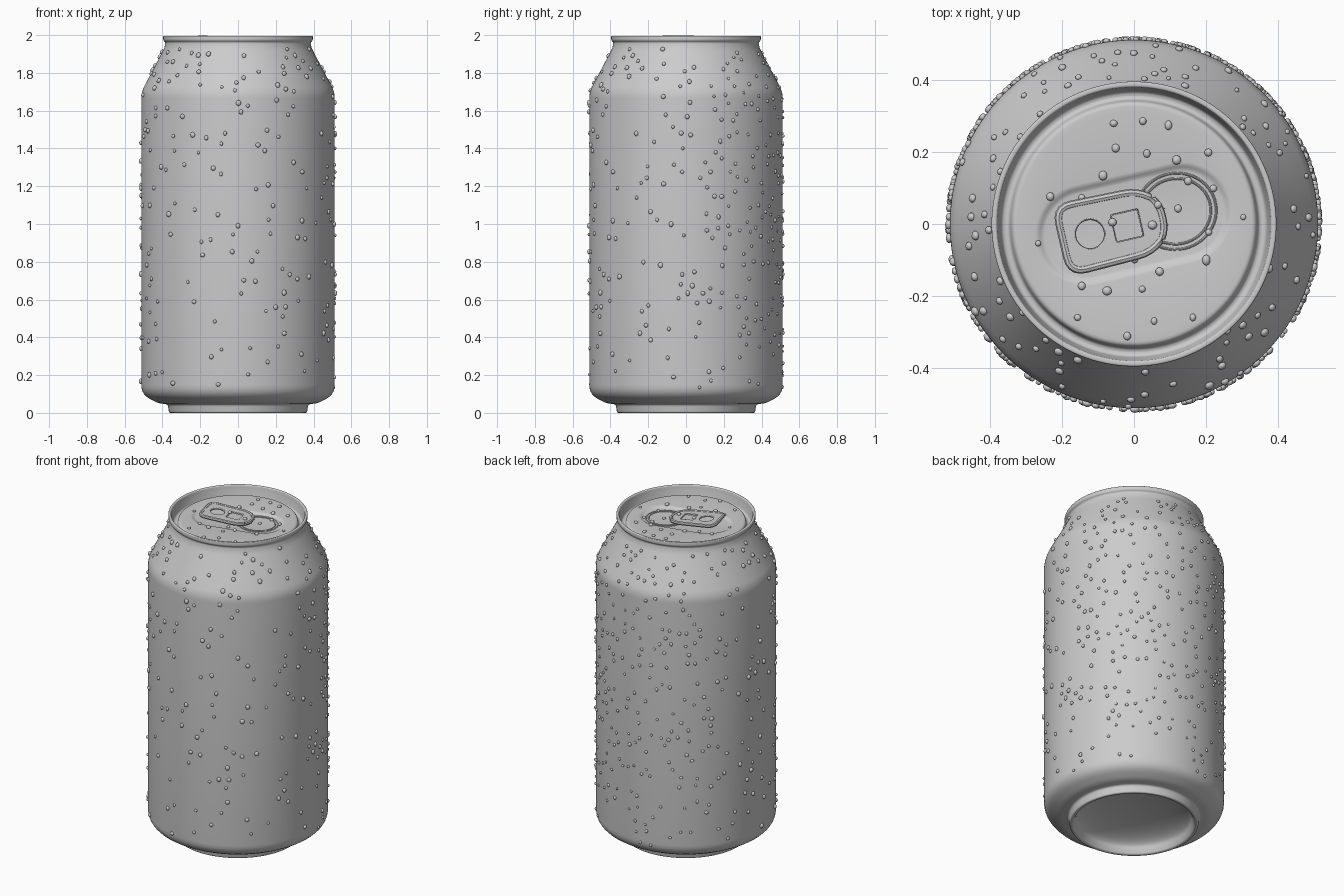
import bpy, bmesh, math, random
from mathutils import Vector, Matrix

if "Cube" in bpy.data.objects:
    bpy.data.objects.remove(bpy.data.objects["Cube"])

random.seed(7)
SEG = 128
ANG = [2 * math.pi * i / SEG for i in range(SEG)]
TILT = math.radians(13)          # direction of the tab and mouth on the lid
FLOOR = 1.946                    # recessed lid floor
PANEL = 1.957                    # flat lid panel


def rounded(pts, closed=False, steps=5):
    """Polyline of (x, y, cut): each corner is softened over the distance cut."""
    out, n = [], len(pts)
    for i, (x, y, d) in enumerate(pts):
        p = Vector((x, y))
        if d == 0 or (not closed and i in (0, n - 1)):
            out.append(p)
            continue
        a, b = Vector(pts[i - 1][:2]), Vector(pts[(i + 1) % n][:2])
        s, e = p + (a - p).normalized() * d, p + (b - p).normalized() * d
        for k in range(steps + 1):
            t = k / steps
            out.append(s * (1 - t) ** 2 + p * 2 * t * (1 - t) + e * t * t)
    return out


def finish(bm, name):
    bmesh.ops.recalc_face_normals(bm, faces=bm.faces)
    me = bpy.data.meshes.new(name)
    bm.to_mesh(me)
    bm.free()
    ob = bpy.data.objects.new(name, me)
    bpy.context.collection.objects.link(ob)
    smooth(ob)
    return ob


def smooth(ob):
    bpy.ops.object.select_all(action='DESELECT')
    ob.select_set(True)
    bpy.context.view_layer.objects.active = ob
    bpy.ops.object.shade_smooth_by_angle(angle=math.radians(40))


def ring(r, z):
    return [(r * math.cos(a), r * math.sin(a), z) for a in ANG]


def capsule_ring(a, b, z):
    """Stadium outline sampled by polar angle, turned with the tab."""
    s, pts = a - b, []
    for t in ANG:
        c, q = abs(math.cos(t - TILT)), abs(math.sin(t - TILT))
        if c * b <= s * q:
            r = b / q
        else:
            r = s * c + math.sqrt(b * b - s * s * q * q)
        pts.append((r * math.cos(t), r * math.sin(t), z))
    return pts


def loft(name, rings, cap_first=False, cap_last=False):
    bm = bmesh.new()
    rows = [[bm.verts.new(p) for p in r] for r in rings]
    for lo, hi in zip(rows, rows[1:]):
        for i in range(SEG):
            j = (i + 1) % SEG
            bm.faces.new((lo[i], lo[j], hi[j], hi[i]))
    if cap_first:
        bm.faces.new(rows[0])
    if cap_last:
        bm.faces.new(rows[-1])
    return finish(bm, name)


# can body: domed base, standing ring, wall, shoulder, neck and rolled rim
dome = [(0.33 * math.sin(t), 0.03 + 0.08 * math.cos(t))
        for t in [0.03 + i * (math.pi / 2 - 0.03) / 12 for i in range(13)]]
outer = [tuple(p) for p in rounded([
    (0.335, 0.02, 0), (0.345, 0.0, 0.01), (0.365, 0.0, 0.009), (0.372, 0.045, 0.012),
    (0.425, 0.052, 0.02), (0.512, 0.098, 0.05), (0.512, 1.70, 0.035),
    (0.432, 1.85, 0.06), (0.388, 1.935, 0.02), (0.384, 1.962, 0.008),
    (0.396, 1.972, 0.007), (0.396, 1.996, 0.006), (0.381, 1.996, 0.006),
    (0.378, 1.975, 0)])]
loft("can_body", [ring(r, z) for r, z in dome + outer], cap_first=True)

# lid: countersunk groove, panel and recessed stadium
groove = rounded([(0.378, 1.975, 0), (0.368, 1.925, 0.012), (0.347, 1.925, 0.01),
                  (0.338, PANEL, 0.012), (0.31, PANEL, 0)])
loft("lid", [ring(p.x, p.y) for p in groove]
     + [capsule_ring(0.278 - o, 0.142 - o, z) for o, z in
        ((0, PANEL), (0.006, PANEL - 0.001), (0.013, PANEL - 0.005),
         (0.02, FLOOR + 0.001), (0.026, FLOOR))], cap_last=True)


def curve_part(name, outlines, matrix, bevel, extrude=0.0, flat=False):
    """Closed outlines as a flat plate with holes, or as round ridges."""
    cu = bpy.data.curves.new(name, 'CURVE')
    cu.dimensions = '2D' if flat else '3D'
    if flat:
        cu.fill_mode = 'BOTH'
    cu.extrude, cu.bevel_depth, cu.bevel_resolution = extrude, bevel, 2
    for pts in outlines:
        sp = cu.splines.new('POLY')
        sp.points.add(len(pts) - 1)
        for q, p in zip(sp.points, pts):
            q.co = (p[0], p[1], 0, 1)
        sp.use_cyclic_u = True
    ob = bpy.data.objects.new(name, cu)
    bpy.context.collection.objects.link(ob)
    ob.matrix_world = matrix
    bpy.ops.object.select_all(action='DESELECT')
    ob.select_set(True)
    bpy.context.view_layer.objects.active = ob
    bpy.ops.object.convert(target='MESH')
    smooth(bpy.context.view_layer.objects.active)


def oval(cx, cy, rx, ry, n=48):
    return [(cx + rx * math.cos(2 * math.pi * i / n),
             cy + ry * math.sin(2 * math.pi * i / n)) for i in range(n)]


def square(cx, cy, h, d):
    return rounded([(cx - h, cy - h, d), (cx + h, cy - h, d),
                    (cx + h, cy + h, d), (cx - h, cy + h, d)], True)


def tab_outline(o):
    """Pull tab shape, inset by o."""
    return rounded([(-0.214 + o, -0.104 + o, 0.045), (0.045 - o / 2, -0.098 + o, 0.05),
                    (0.092 - o, -0.04, 0.035), (0.092 - o, 0.04, 0.035),
                    (0.045 - o / 2, 0.098 - o, 0.05), (-0.214 + o, 0.104 - o, 0.045)], True)


# pull tab: plate with finger hole and rivet window, curled edge, tongue and rivet
turn = Matrix.Rotation(TILT, 4, 'Z')
lean = Matrix.Translation((0, 0, 1.971)) @ turn @ Matrix.Rotation(math.radians(4.5), 4, 'Y')
curve_part("tab_plate", [tab_outline(0.012), oval(-0.126, 0, 0.044, 0.044),
                         square(-0.02, 0, 0.041, 0.006)], lean, 0.002, 0.004, True)
curve_part("tab_edge", [tab_outline(0.011)], lean, 0.011)
curve_part("finger_hole_ring", [oval(-0.126, 0, 0.045, 0.045)], lean, 0.006)
curve_part("tab_tongue", [square(-0.02, 0, 0.037, 0.006)],
           lean @ Matrix.Translation((0, 0, -0.005)), 0.001, 0.003, True)
curve_part("rivet", [oval(-0.012, 0, 0.02, 0.02, 24)],
           Matrix.Translation((0, 0, 1.955)) @ turn, 0.002, 0.009, True)

# pouring mouth: two raised score lines
curve_part("mouth_score", [oval(0.122, 0.008, 0.112, 0.106), oval(0.122, 0.008, 0.097, 0.091)],
           Matrix.Translation((0, 0, FLOOR)) @ turn, 0.0035)


# water drops: flattened beads on the wall, shoulder and lid
def wall(z):
    for (r0, z0), (r1, z1) in zip(outer, outer[1:]):
        if z0 <= z <= z1 and z1 > z0:
            t = (z - z0) / (z1 - z0)
            return r0 + (r1 - r0) * t, Vector((z1 - z0, 0, r0 - r1)).normalized()


drops = bmesh.new()
placed = []


def add_drop(p, n, r, gap):
    if any((p - q).length < gap for q in placed):
        return False
    placed.append(p)
    m = Matrix.Translation(p + n * r * 0.25) @ n.to_track_quat('Z', 'Y').to_matrix().to_4x4()
    m = m @ Matrix.Diagonal((r * random.uniform(0.85, 1.1), r * random.uniform(0.9, 1.2),
                             r * 0.75, 1))
    bmesh.ops.create_icosphere(drops, subdivisions=2, radius=1, matrix=m)
    return True


count = 0
for _ in range(6000):
    if count >= 520:
        break
    a, z = random.uniform(0, 2 * math.pi), random.uniform(0.13, 1.93)
    back = max(0, math.cos(a - math.radians(75)))       # denser and finer at the back
    keep = 0.27 + 0.73 * back * (1 if z > 0.6 else 0.35)
    if z > 1.7:
        keep = max(keep, 0.6)
    if random.random() > keep:
        continue
    r, n = wall(z)
    spin = Matrix.Rotation(a, 3, 'Z')
    size = random.uniform(0.009, 0.0135) * (1 - 0.22 * back)
    count += add_drop(spin @ Vector((r, 0, z)), spin @ n, size, 0.04)

for _ in range(48):
    a, r = random.uniform(0, 2 * math.pi), 0.325 * math.sqrt(random.random())
    x, y = r * math.cos(a), r * math.sin(a)
    u = x * math.cos(TILT) + y * math.sin(TILT)
    v = y * math.cos(TILT) - x * math.sin(TILT)
    z = PANEL
    if abs(u) < 0.25 and abs(v) < 0.12:
        z = FLOOR
    if -0.2 < u < 0.08 and abs(v) < 0.09:
        z = 1.977 - u * math.tan(math.radians(4.5))
    add_drop(Vector((x, y, z)), Vector((0, 0, 1)), random.uniform(0.008, 0.013), 0.05)
finish(drops, "water_drops")
